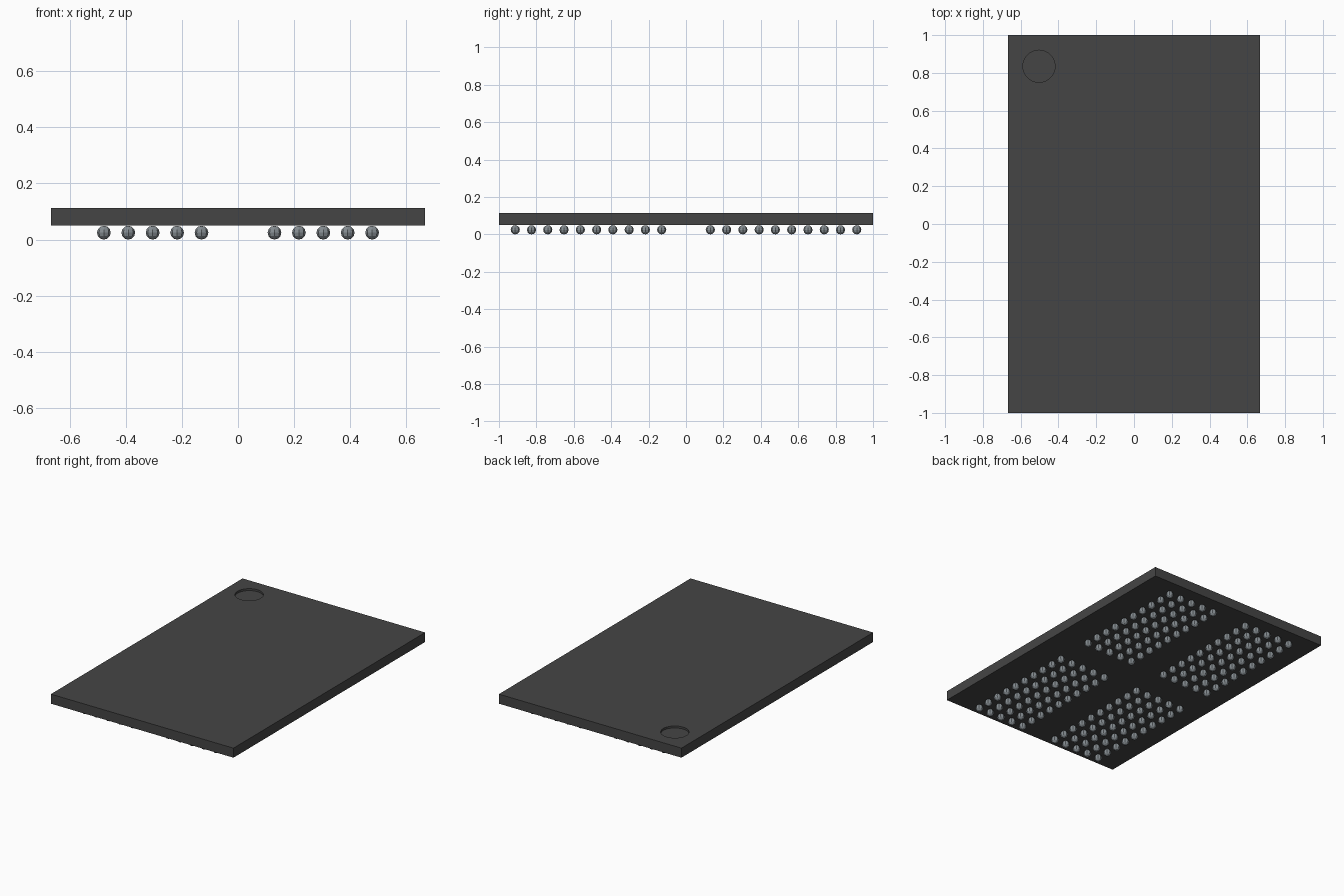
import bpy, bmesh, math
from mathutils import Matrix

cube = bpy.data.objects.get("Cube")
if cube:
    bpy.data.objects.remove(cube, do_unlink=True)


def material(name, rgb):
    m = bpy.data.materials.new(name)
    m.use_nodes = True
    m.diffuse_color = (*rgb, 1)
    m.node_tree.nodes["Principled BSDF"].inputs["Base Color"].default_value = (*rgb, 1)
    return m


def add_object(name, bm, mat):
    mesh = bpy.data.meshes.new(name)
    bm.to_mesh(mesh)
    bm.free()
    mesh.materials.append(mat)
    ob = bpy.data.objects.new(name, mesh)
    bpy.context.collection.objects.link(ob)
    return ob


dark = material("dark resin", (0.06, 0.06, 0.06))
metal = material("solder grey", (0.24, 0.27, 0.29))

BOTTOM, TOP = 0.05, 0.113
PITCH, FIRST = 0.087, 0.13
RADIUS = 0.0245

# Flat package body
bm = bmesh.new()
bmesh.ops.create_cube(bm, size=1, matrix=Matrix.Translation((0, 0, (BOTTOM + TOP) / 2))
                      @ Matrix.Diagonal((1.334, 2, TOP - BOTTOM, 1)))
body = add_object("package_body", bm, dark)

# Shallow round corner marker cut into the top
bm = bmesh.new()
bmesh.ops.create_cone(bm, cap_ends=True, segments=32, radius1=0.085, radius2=0.085,
                      depth=0.04, matrix=Matrix.Translation((-0.503, 0.835, TOP + 0.007)))
cutter = add_object("marker_cutter", bm, dark)
cutter.hide_render = True
cutter.hide_viewport = True
cut = body.modifiers.new("marker_recess", 'BOOLEAN')
cut.operation = 'DIFFERENCE'
cut.solver = 'EXACT'
cut.object = cutter

# Four blocks of solder balls, 5 by 10 each
bm = bmesh.new()
for sx in (-1, 1):
    for sy in (-1, 1):
        for i in range(5):
            for j in range(10):
                pos = (sx * (FIRST + i * PITCH), sy * (FIRST + j * PITCH), 0.0255)
                bmesh.ops.create_uvsphere(bm, u_segments=8, v_segments=6, radius=RADIUS,
                                          matrix=Matrix.Translation(pos))
lowest = min(v.co.z for v in bm.verts)
bmesh.ops.translate(bm, verts=bm.verts, vec=(0, 0, -lowest))
add_object("solder_balls", bm, metal)
